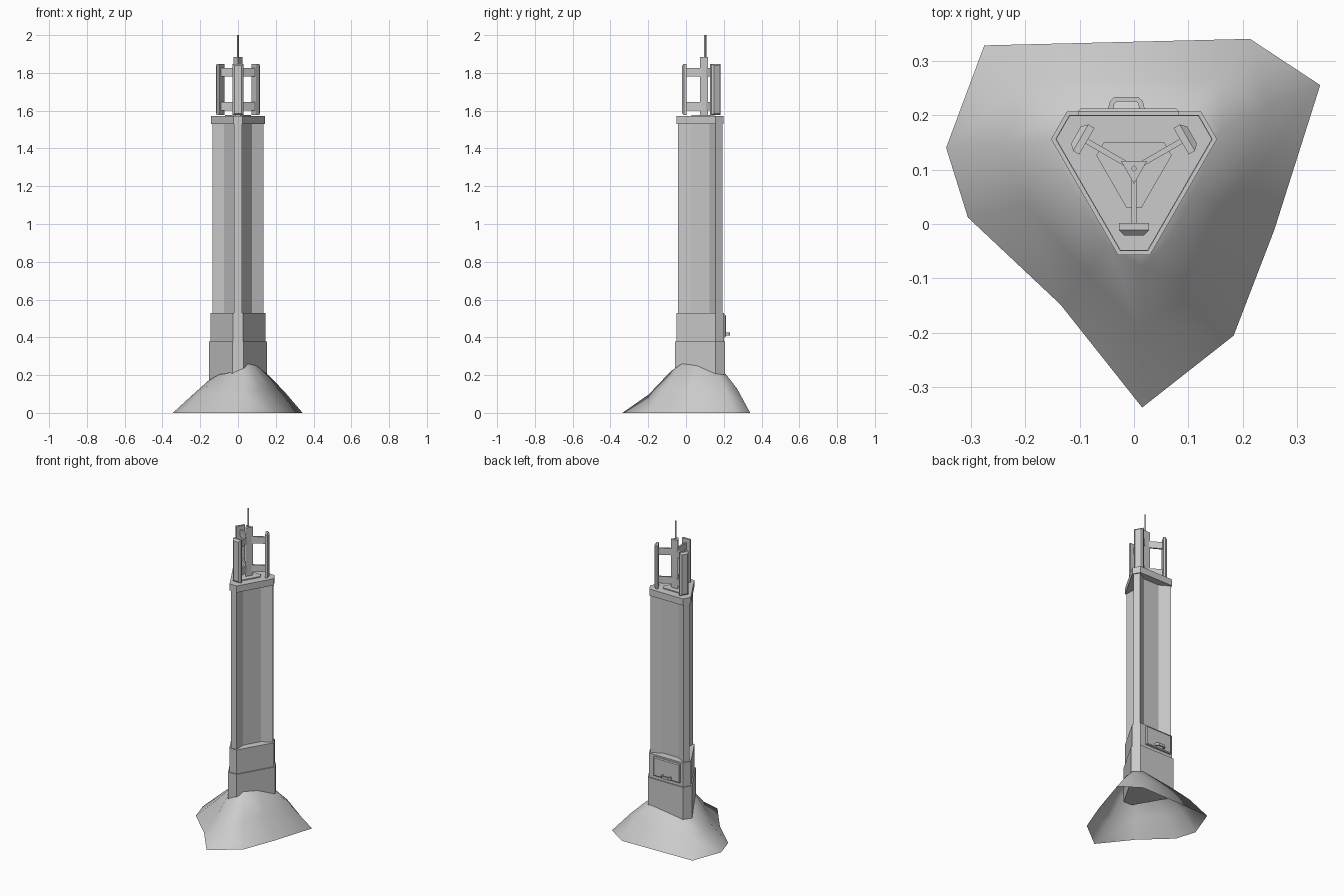
import bpy, bmesh, math
from mathutils import Matrix, Vector

if "Cube" in bpy.data.objects:
    bpy.data.objects.remove(bpy.data.objects["Cube"])

CY = 0.102                      # tower axis lies at (0, CY)
AXIS = Matrix.Translation((0, CY, 0))


def finish(name, bm, smooth=False):
    bmesh.ops.recalc_face_normals(bm, faces=bm.faces)
    me = bpy.data.meshes.new(name)
    bm.to_mesh(me)
    bm.free()
    for p in me.polygons:
        p.use_smooth = smooth
    ob = bpy.data.objects.new(name, me)
    bpy.context.collection.objects.link(ob)
    return ob


def three_fold(side):
    """Repeat one side's (apothem, tangent) points around three directions."""
    pts = []
    for k in range(3):
        t = math.radians(90 + 120 * k)
        for a, s in side:
            pts.append((a * math.cos(t) - s * math.sin(t),
                        CY + a * math.sin(t) + s * math.cos(t)))
    return pts


def tri_hex(a, b):
    """Triangle with cut corners: long sides at distance a, cuts at b."""
    s = (b - a / 2) / math.cos(math.radians(30))
    return three_fold([(a, -s), (a, s)])


def prism(name, pts, z0, z1):
    bm = bmesh.new()
    f = bm.faces.new([bm.verts.new((x, y, z0)) for x, y in pts])
    top = bmesh.ops.extrude_face_region(bm, geom=[f])["geom"]
    for v in top:
        if isinstance(v, bmesh.types.BMVert):
            v.co.z = z1
    return finish(name, bm)


def box(name, lo, hi, rot=0.0, bevel=0.0, bevel_axis=None):
    """Box from corner to corner, turned about the tower axis.
    bevel_axis gives the outward direction of the face whose rim is bevelled."""
    bm = bmesh.new()
    lo, hi = Vector(lo), Vector(hi)
    bmesh.ops.create_cube(bm, size=1)
    for v in bm.verts:
        v.co = Vector([(lo[i] + hi[i]) / 2 + v.co[i] * (hi[i] - lo[i]) for i in range(3)])
    if bevel:
        bm.normal_update()
        face = max(bm.faces, key=lambda f: f.normal.dot(Vector(bevel_axis)))
        bmesh.ops.bevel(bm, geom=list(face.edges), offset=bevel, segments=1,
                        profile=0.5, affect='EDGES')
    bm.transform(AXIS @ Matrix.Rotation(rot, 4, 'Z') @ AXIS.inverted())
    return finish(name, bm)


# Ground mound: rim point, inner point on the footing, mid-slope height share
mound = [((-.275, .328), (-.12, .20, .18), .60), ((.213, .340), (.10, .20, .215), .60),
         ((.342, .255), (.145, .17, .21), .55), ((.258, -.010), (.095, .06, .255), .50),
         ((.183, -.205), (.05, -.02, .265), .50), ((.015, -.337), (.015, -.055, .235), .42),
         ((-.135, -.148), (-.04, -.03, .22), .45), ((-.305, .012), (-.09, .06, .21), .50),
         ((-.345, .140), (-.14, .15, .18), .52)]
bm = bmesh.new()
rings = [[], [], [], []]
for (rx, ry), (ix, iy, iz), share in mound:
    rings[0].append(bm.verts.new((rx, ry, 0)))
    rings[1].append(bm.verts.new(((rx + ix) / 2, (ry + iy) / 2, iz * share)))
    rings[2].append(bm.verts.new((ix + (rx - ix) * .08, iy + (ry - iy) * .08, iz * .95)))
    rings[3].append(bm.verts.new((ix * .93, CY + (iy - CY) * .93, iz)))
n = len(mound)
for lower, upper in zip(rings, rings[1:]):
    for i in range(n):
        j = (i + 1) % n
        bm.faces.new((lower[i], lower[j], upper[j], upper[i]))
finish("ground_mound", bm, True)

# Footing and stepped block
prism("footing", tri_hex(.105, .159), .15, .378)
prism("lower_block", tri_hex(.098, .152), .378, .53)

# Shaft with a trapezoid channel down each long side
prism("shaft", three_fold([(.09, -.116), (.053, -.056), (.053, .056), (.09, .116)]), .53, 1.53)

# Cap and its raised plate
prism("cap", tri_hex(.097, .151), 1.53, 1.572)
prism("cap_plate", tri_hex(.048, .072), 1.572, 1.578)

# Triangular mast and thin whip antenna
prism("mast", [(-.024, .116), (.024, .116), (0, .074)], 1.575, 1.885)
prism("whip_antenna", [(.006, CY), (0, CY + .006), (-.006, CY), (0, CY - .006)], 1.88, 2.0)

# Three panel antennas, each held by two arms
for k in range(3):
    r = math.radians(120 * k)
    box(f"panel_antenna_{k}", (-.028, -.021, 1.576), (.028, .002, 1.848), r, .01, (0, -1, 0))
    for z in (1.602, 1.782):
        box(f"panel_arm_{k}", (-.005, 0, z), (.005, .09, z + .043), r)

# Service door on the back with a bracket handle
box("service_door", (-.103, .195, .40), (.083, .212, .52), 0, .005, (0, 1, 0))
outer = [(-.048, .21), (-.044, .226), (-.036, .233), (.008, .233), (.016, .226), (.020, .21)]
inner = [(.010, .21), (.008, .221), (.004, .225), (-.032, .225), (-.036, .221), (-.038, .21)]
prism("door_handle", outer + inner, .41, .425)
